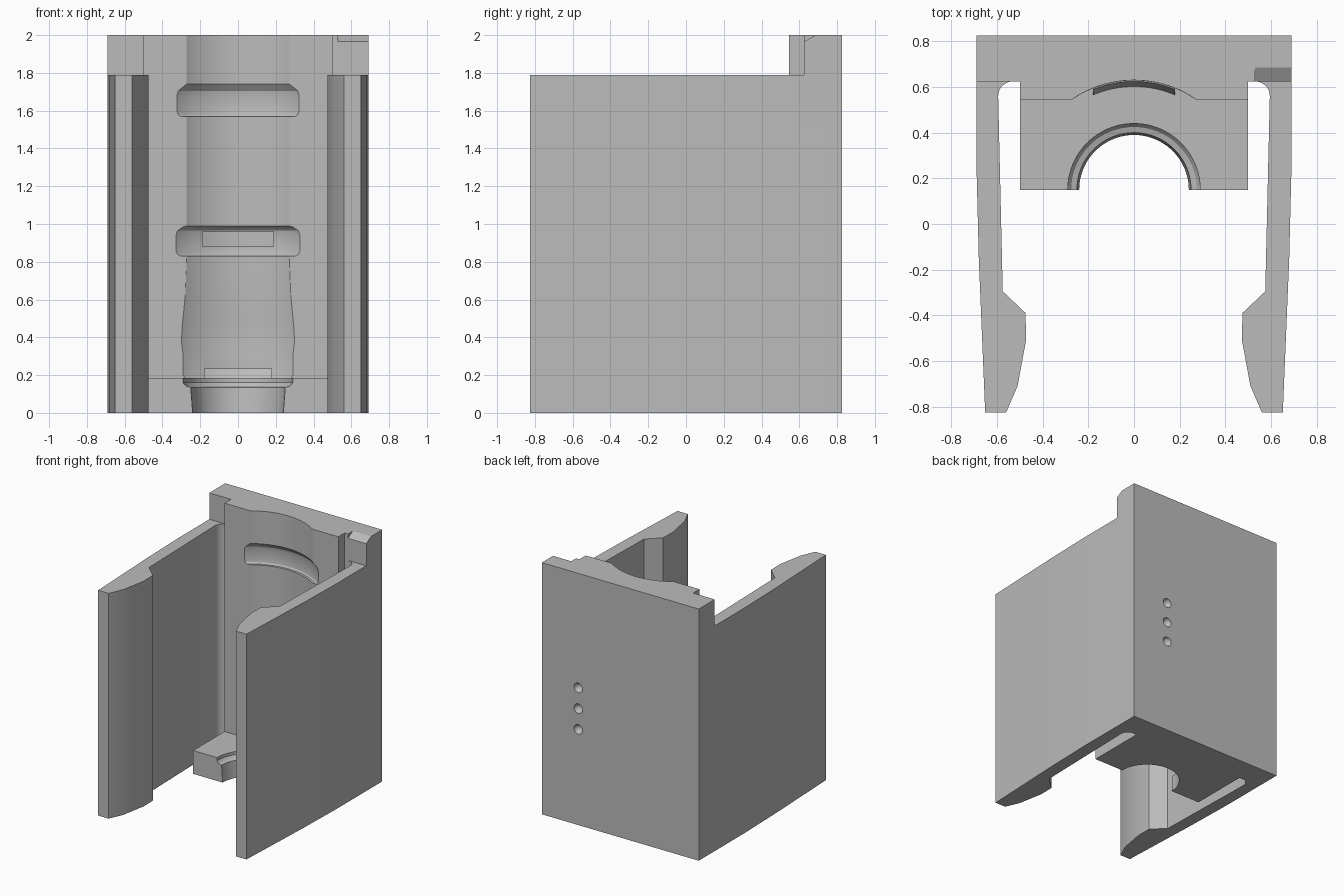
import bpy, bmesh, math
from mathutils import Matrix, Vector

cube = bpy.data.objects.get("Cube")
if cube:
    bpy.data.objects.remove(cube)

grey = bpy.data.materials.new("plain_grey")
grey.use_nodes = True
GREY = (0.5, 0.5, 0.5, 1)
grey.diffuse_color = GREY
grey.node_tree.nodes["Principled BSDF"].inputs["Base Color"].default_value = GREY

BORE_Y = 0.15      # bore axis
BACK = 0.825


def make(name, bm):
    bmesh.ops.recalc_face_normals(bm, faces=bm.faces)
    mesh = bpy.data.meshes.new(name)
    bm.to_mesh(mesh)
    bm.free()
    mesh.materials.append(grey)
    obj = bpy.data.objects.new(name, mesh)
    bpy.context.collection.objects.link(obj)
    return obj


def prism(name, outline, start, depth, direction=(0, 0, 1)):
    """Extrude a closed outline of 3D-placed points; start shifts along direction."""
    d = Vector(direction)
    bm = bmesh.new()
    pts = [Vector((*p, 0)) if len(p) == 2 else Vector(p) for p in outline]
    face = bm.faces.new([bm.verts.new(p + d * start) for p in pts])
    new = bmesh.ops.extrude_face_region(bm, geom=[face])["geom"]
    verts = [v for v in new if isinstance(v, bmesh.types.BMVert)]
    bmesh.ops.translate(bm, verts=verts, vec=d * depth)
    return make(name, bm)


def mirrored(half):
    return half + [(-x, y) for x, y in reversed(half)]


def lathe(name, profile, steps=128):
    """Solid of revolution around the bore axis from (radius, z) pairs."""
    bm = bmesh.new()
    rings = []
    for r, z in profile:
        rings.append([bm.verts.new((r * math.cos(a), BORE_Y + r * math.sin(a), z))
                      for a in (math.tau * i / steps for i in range(steps))])
    for low, high in zip(rings, rings[1:]):
        for i in range(steps):
            j = (i + 1) % steps
            bm.faces.new((low[i], low[j], high[j], high[i]))
    bm.faces.new(rings[0])
    bm.faces.new(rings[-1])
    return make(name, bm)


def combine(target, tool, operation):
    mod = target.modifiers.new(operation, "BOOLEAN")
    mod.operation, mod.solver, mod.object = operation, "EXACT", tool
    bpy.context.view_layer.objects.active = target
    bpy.ops.object.modifier_apply(modifier=mod.name)
    bpy.data.objects.remove(tool)


def curved_tab(name, half_width, r_low, r_high, z0, z1, steps=16):
    """Arc-shaped block rooted in the bore wall."""
    bm = bmesh.new()
    rows = []
    for i in range(steps + 1):
        x = half_width * (2 * i / steps - 1)
        rows.append([bm.verts.new((x, BORE_Y + math.sqrt(r * r - x * x), z))
                     for r, z in ((r_low, z0), (r_high, z1), (0.53, z1), (0.53, z0))])
    for a, b in zip(rows, rows[1:]):
        for i in range(4):
            j = (i + 1) % 4
            bm.faces.new((a[i], a[j], b[j], b[i]))
    bm.faces.new(rows[0])
    bm.faces.new(rows[-1])
    return make(name, bm)


# Housing: back wall and two tapering arms with hooked lips
fillet = [(0.53 + 0.065 * math.cos(a), 0.56 + 0.065 * math.sin(a))
          for a in (math.pi / 2 * i / 8 for i in range(9))]
arm = [(0.69, BACK), (0.69, 0.25), (0.68, -0.15), (0.652, -BACK), (0.56, -BACK),
       (0.51, -0.71), (0.473, -0.51), (0.475, -0.39), (0.575, -0.295)]
core = [(0.5, 0.625), (0.5, 0.545)]
housing = prism("housing", mirrored(arm + fillet + core), 0, 1.79)

# Raised top of the back wall
top_wall = prism("top_wall", mirrored([(0.69, BACK), (0.69, 0.625)] + core), 1.79, 0.21)
combine(housing, top_wall, "UNION")

# Bottom shelf
shelf = prism("shelf", mirrored([(0.5, 0.6), (0.5, BORE_Y)]), 0, 0.185)
combine(housing, shelf, "UNION")

# Stepped bore with two ring grooves
bore = lathe("bore_cutter", [
    (0.24, -0.02), (0.24, 0), (0.25, 0.135), (0.275, 0.142), (0.29, 0.16), (0.29, 0.185),
    (0.486, 0.185), (0.49, 0.2), (0.49, 0.3), (0.496, 0.38), (0.493, 0.46), (0.484, 0.62),
    (0.479, 0.83), (0.498, 0.83), (0.509, 0.84), (0.514, 0.86), (0.514, 0.94),
    (0.508, 0.965), (0.49, 0.985), (0.48, 0.99), (0.48, 1.57), (0.498, 1.57), (0.507, 1.58),
    (0.511, 1.6), (0.511, 1.68), (0.506, 1.705), (0.48, 1.74), (0.48, 2.02)])
combine(housing, bore, "DIFFERENCE")

# Tabs inside the bore
combine(housing, curved_tab("middle_tab", 0.19, 0.485, 0.485, 0.88, 0.96), "UNION")
combine(housing, curved_tab("lower_tab", 0.18, 0.45, 0.475, 0.18, 0.235), "UNION")

# Bevelled notch on one top corner
notch = prism("notch_cutter", [(0, 0.615, 1.96), (0, 0.685, 2.0), (0, 0.685, 2.05),
                               (0, 0.615, 2.05)], 0.53, 0.2, (1, 0, 0))
combine(housing, notch, "DIFFERENCE")

# Three round dimples on the back
for i in range(3):
    bm = bmesh.new()
    bmesh.ops.create_uvsphere(bm, u_segments=24, v_segments=12, radius=0.038,
                              matrix=Matrix.Translation((0.37, BACK, 0.76 + 0.165 * i)))
    combine(housing, make("dimple_cutter", bm), "DIFFERENCE")

bpy.ops.object.select_all(action="DESELECT")
housing.select_set(True)
bpy.context.view_layer.objects.active = housing
bpy.ops.object.shade_smooth_by_angle(angle=math.radians(25))
